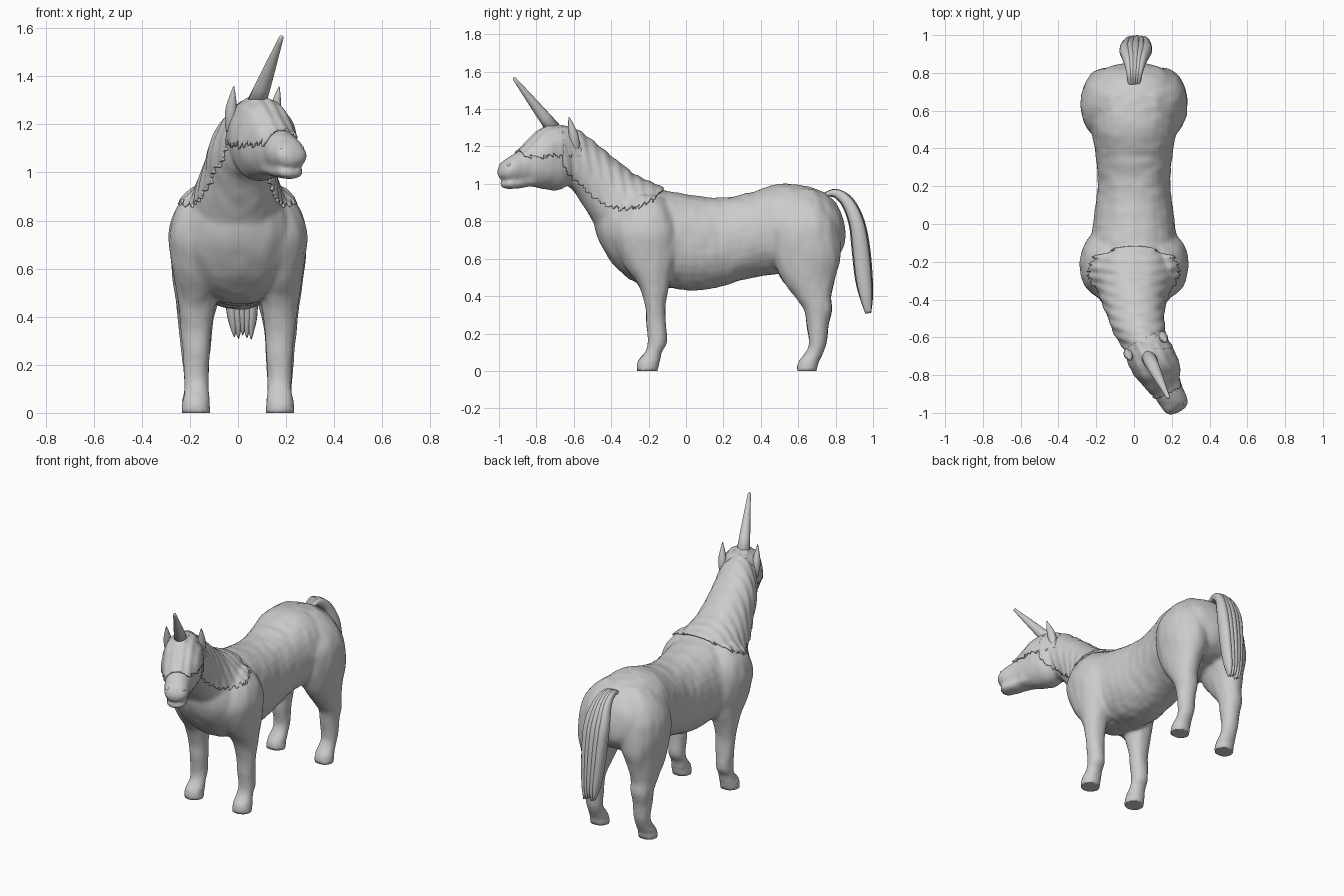
import bpy, bmesh, math, random
from mathutils import Vector as V, noise

if "Cube" in bpy.data.objects:
    bpy.data.objects.remove(bpy.data.objects["Cube"])

random.seed(4)
TAU = 2 * math.pi


def spline(rows, n=4):
    """Catmull-Rom interpolation through rows of numbers."""
    out = []
    for i in range(len(rows) - 1):
        a, b = rows[max(i - 1, 0)], rows[i]
        c, d = rows[i + 1], rows[min(i + 2, len(rows) - 1)]
        for k in range(n):
            t = k / n
            out.append([0.5 * (2 * q + (r - p) * t + (2 * p - 5 * q + 4 * r - s) * t * t
                               + (3 * q - p - 3 * r + s) * t ** 3)
                        for p, q, r, s in zip(a, b, c, d)])
    return out + [list(rows[-1])]


def loft(bm, rings, n=28, power=1.0):
    """Skin closed elliptical rings given as (centre, half axis u, half axis v)."""
    def e(c):
        return math.copysign(abs(c) ** power, c)
    loops = [[bm.verts.new(c + u * e(math.cos(TAU * k / n)) + v * e(math.sin(TAU * k / n)))
              for k in range(n)] for c, u, v in rings]
    faces = [bm.faces.new(loops[0]), bm.faces.new(loops[-1])]
    for a, b in zip(loops, loops[1:]):
        faces += [bm.faces.new((a[k], a[(k + 1) % n], b[(k + 1) % n], b[k])) for k in range(n)]
    bmesh.ops.recalc_face_normals(bm, faces=faces)


def finish(bm, name):
    mesh = bpy.data.meshes.new(name)
    bm.to_mesh(mesh)
    bm.free()
    for p in mesh.polygons:
        p.use_smooth = True
    obj = bpy.data.objects.new(name, mesh)
    bpy.context.collection.objects.link(obj)
    return obj


# head frame: turned towards +x
YAW = 0.465
F = V((math.sin(YAW), -math.cos(YAW), 0))
R = V((math.cos(YAW), math.sin(YAW), 0))
POLL = V((0.06, -0.64, 0))
UP = V((0, 0, 1))

raw = bmesh.new()

# torso: y, top, bottom, half width
torso = [(-.485, .85, .76, .04), (-.46, .88, .69, .11), (-.42, .93, .615, .165), (-.35, .96, .53, .215),
         (-.25, .97, .465, .24), (-.1, .96, .445, .228), (.05, .935, .43, .21), (.2, .927, .455, .192),
         (.35, .955, .5, .2), (.5, 1.0, .52, .225), (.65, .985, .55, .23), (.75, .945, .57, .22),
         (.81, .88, .61, .175), (.84, .81, .66, .11), (.85, .77, .70, .05)]
loft(raw, [(V((0, y, (t + b) / 2)), V((w, 0, 0)), V((0, 0, (t - b) / 2)))
           for y, t, b, w in spline(torso)], power=.92)

# neck: crest y z, throat y z, half width, x
neck = [(-.08, .94, -.36, .6, .2, 0), (-.15, .985, -.45, .73, .195, 0), (-.27, 1.04, -.505, .81, .165, 0),
        (-.4, 1.14, -.56, .9, .14, .01), (-.5, 1.22, -.61, .97, .13, .025),
        (-.6, 1.285, -.66, 1.0, .112, .05), (-.68, 1.295, -.72, 1.04, .08, .07)]
loft(raw, [(V((x, (a + c) / 2, (b + d) / 2)), V((w, 0, 0)), V((0, (a - c) / 2, (b - d) / 2)))
           for a, b, c, d, w, x in spline(neck)], power=.92)

# head and lower jaw: distance along head, top, bottom, half width
head = [(-.08, 1.27, 1.1, .06), (-.02, 1.295, 1.01, .1), (.06, 1.308, .965, .116), (.14, 1.288, .975, .113),
        (.2, 1.238, .99, .097), (.26, 1.185, 1.0, .08), (.32, 1.152, 1.01, .073),
        (.36, 1.13, 1.018, .07), (.385, 1.1, 1.028, .056), (.397, 1.075, 1.045, .025)]
jaw = [(.12, 1.06, .98, .075), (.22, 1.05, .985, .067), (.31, 1.03, .975, .06),
       (.36, 1.025, .976, .055), (.383, 1.01, .985, .03)]
for part in (head, jaw):
    loft(raw, [(POLL + F * s + UP * (t + b) / 2, R * w, UP * (t - b) / 2)
               for s, t, b, w in spline(part)], power=.9)

# legs: z, front y, back y, inner x, outer x
front_leg = [(0, -.265, -.15, .113, .237), (.05, -.26, -.14, .118, .232), (.1, -.22, -.13, .124, .222),
             (.15, -.205, -.103, .122, .224), (.25, -.212, -.108, .117, .228), (.35, -.218, -.112, .11, .236),
             (.45, -.25, -.09, .095, .248), (.55, -.32, -.065, .08, .264), (.65, -.37, -.045, .06, .28),
             (.75, -.385, -.05, .06, .286), (.85, -.35, -.08, .06, .258), (.93, -.28, -.13, .08, .19)]
hind_leg = [(0, .588, .702, .113, .237), (.05, .6, .71, .118, .232), (.1, .638, .735, .124, .222),
            (.15, .658, .752, .122, .226), (.25, .645, .762, .115, .235), (.33, .63, .782, .11, .243),
            (.4, .58, .777, .1, .25), (.5, .505, .798, .07, .262), (.6, .465, .825, .03, .276),
            (.7, .445, .825, .0, .283), (.8, .455, .805, .0, .27), (.9, .52, .75, .03, .21),
            (.97, .58, .68, .06, .12)]
for leg in (front_leg, hind_leg):
    for side in (-1, 1):
        loft(raw, [(V((side * (p + q) / 2, (a + b) / 2, z)), V(((q - p) / 2, 0, 0)), V((0, (b - a) / 2, 0)))
                   for z, a, b, p, q in spline(leg)], power=.97)

# fuse everything into one smooth skin with a faint coat texture
tmp = finish(raw, "raw_body")
mod = tmp.modifiers.new("fuse", 'REMESH')
mod.mode, mod.voxel_size = 'VOXEL', .0105
mod = tmp.modifiers.new("soften", 'SMOOTH')
mod.factor, mod.iterations = .5, 10
deps = bpy.context.evaluated_depsgraph_get()
skin = bpy.data.meshes.new_from_object(tmp.evaluated_get(deps))
bpy.data.objects.remove(tmp)
bm = bmesh.new()
bm.from_mesh(skin)
bm.normal_update()
for v, n in [(v, v.normal.copy()) for v in bm.verts]:
    c = v.co
    if c.z < .008:
        c.z = 0
    elif c.z > .05:
        v.co = c + n * (.001 + .004 * noise.noise(V((c.x * 14, c.y * 22, c.z * 9))))
body = finish(bm, "body")


# hair: patches of the skin lifted off the body, cut with a ragged edge
def saw(t):
    return (t * 28 % 1) * .022 + (t * 11 % 1) * .014


def edge_height(y):
    pts = [(-.66, 1.07), (-.62, 1.03), (-.55, .97), (-.48, .9), (-.4, .855), (-.3, .845),
           (-.2, .88), (-.13, .94), (-.1, .96)]
    for (a, p), (b, q) in zip(pts, pts[1:]):
        if a <= y <= b:
            return p + (q - p) * (y - a) / (b - a)
    return 9


def in_mane(c):
    return c.y < -.1 - .35 * abs(c.x) and c.z > edge_height(c.y) + saw(c.y)


def in_forelock(c):
    d = c - POLL
    return -.03 < d.dot(F) < .28 and c.z > 1.115 + .15 * d.dot(R) + saw(d.dot(R) + d.dot(F))


def hair(name, inside, wave):
    bm = bmesh.new()
    bm.from_mesh(body.data)
    far = [f for f in bm.faces if f.calc_center_median().y > 0 or f.calc_center_median().z < .8]
    bmesh.ops.delete(bm, geom=far, context='FACES')
    bmesh.ops.subdivide_edges(bm, edges=bm.edges[:], cuts=1, use_grid_fill=True)
    out = [f for f in bm.faces if not inside(f.calc_center_median())]
    bmesh.ops.delete(bm, geom=out, context='FACES')
    bm.normal_update()
    for v, n in [(v, v.normal.copy()) for v in bm.verts]:
        v.co += n * (.009 + .002 * math.sin(wave(v.co)))
    obj = finish(bm, name)
    sol = obj.modifiers.new("thickness", 'SOLIDIFY')
    sol.thickness, sol.offset = .012, -1


hair("mane", in_mane, lambda c: 120 * c.y + 25 * c.z)
hair("forelock", in_forelock, lambda c: 140 * (c - POLL).dot(R))

# horn
bm = bmesh.new()
base, tip = V((.07, -.69, 1.27)), V((.183, -.922, 1.568))
axis = (tip - base).normalized()
u = axis.cross(UP).normalized()
w = axis.cross(u)
horn = [(0, .042), (.3, .033), (.6, .023), (.9, .012), (.985, .009), (1, .003)]
loft(bm, [(base.lerp(tip, t), u * r, w * r) for t, r in horn], 20)
finish(bm, "horn")

# ears: height, forward lean, half width, half depth
ear = [(1.17, -.005, .015, .018), (1.22, .005, .024, .026), (1.27, .015, .023, .025),
       (1.32, .03, .012, .015), (1.357, .042, .002, .003)]
for side, label in ((-1, "left"), (1, "right")):
    bm = bmesh.new()
    loft(bm, [(POLL + R * side * (.1 + .03 * (z - 1.17)) + F * (s - .005) + UP * z, R * a, F * b)
              for z, s, a, b in spline(ear)], 16)
    finish(bm, "ear_" + label)

# nostrils and eyes
for side, label in ((-1, "left"), (1, "right")):
    for name, s, x, z, r in (("nostril", .364, .045, 1.1, .012), ("eye", .17, .092, 1.15, .018)):
        bm = bmesh.new()
        bmesh.ops.create_uvsphere(bm, u_segments=16, v_segments=10, radius=r)
        bmesh.ops.translate(bm, vec=POLL + F * s + R * side * x + UP * z, verts=bm.verts)
        finish(bm, name + "_" + label)

# tail: overlapping strands along y, z, half depth, half width
tail = [(.74, .94, .012, .03), (.8, .95, .024, .042), (.865, .9, .036, .06), (.913, .79, .044, .082),
        (.935, .65, .05, .08), (.95, .5, .048, .07), (.963, .4, .038, .06), (.975, .315, .018, .055)]
bm = bmesh.new()
for k in (-1, -.5, 0, .5, 1):
    drop = random.uniform(-.01, .04)
    pts = spline(tail)
    rings = []
    for i, (y, z, d, wd) in enumerate(pts):
        a, b = pts[max(i - 1, 0)], pts[min(i + 1, len(pts) - 1)]
        nrm = V((0, a[1] - b[1], b[0] - a[0])).normalized()
        t = i / (len(pts) - 1)
        half = wd * .4 * min(1, (1 - t) * 7 + .1)
        rings.append((V((k * wd * .64 + .02 * t, y, z + drop * t ** 3)), V((half, 0, 0)),
                      nrm * d * (1 - .15 * abs(k))))
    loft(bm, rings, 16)
finish(bm, "tail")
